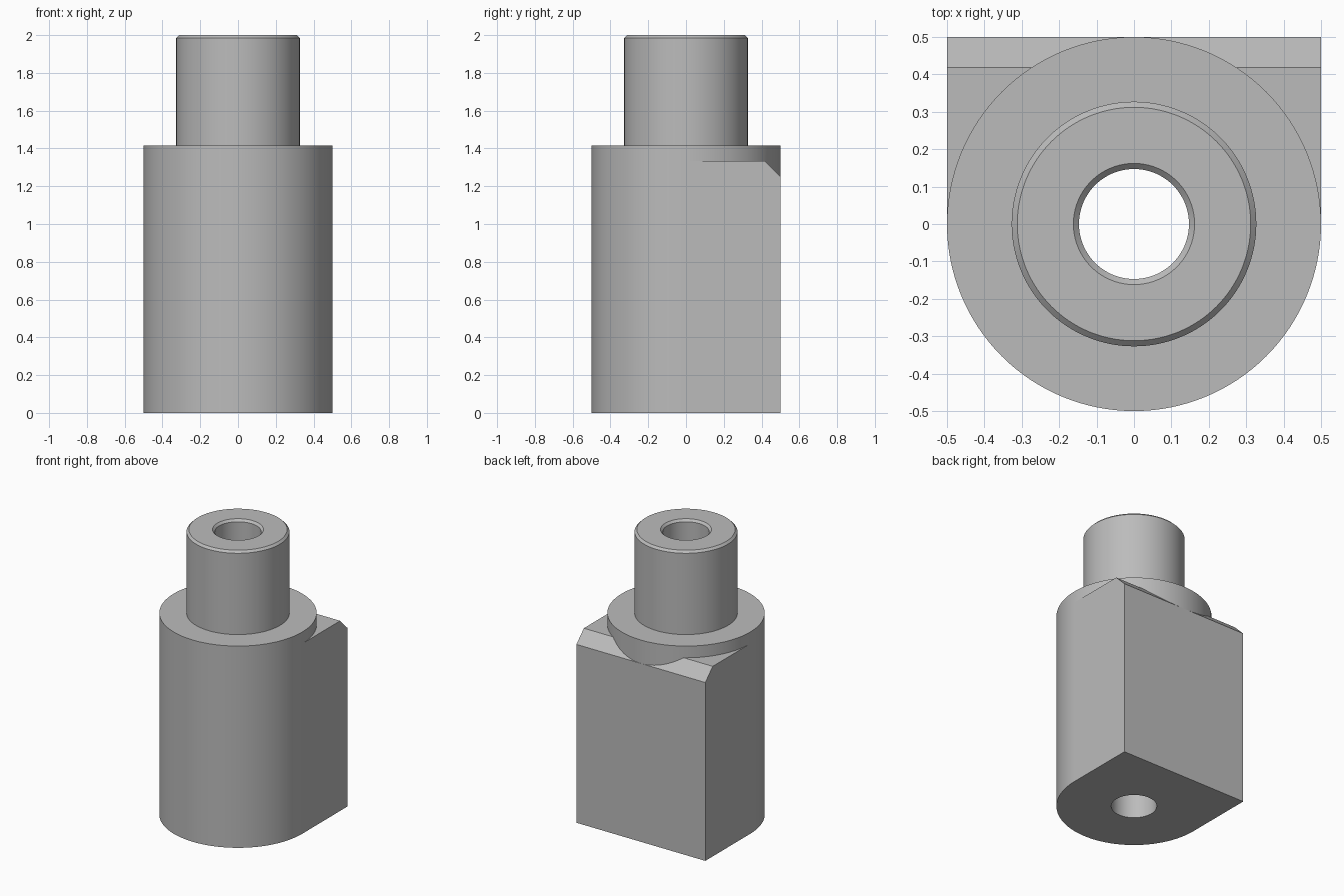
import bpy
import bmesh
import math

SEGMENTS = 128
BODY_R, BODY_TOP = 0.5, 1.415
NECK_R, NECK_TOP = 0.327, 2.0
BORE_R, BEVEL = 0.147, 0.015
BLOCK_TOP, BLOCK_CUT = 1.333, 0.082

cube = bpy.data.objects.get("Cube")
if cube:
    bpy.data.objects.remove(cube, do_unlink=True)

steel = bpy.data.materials.new("plain grey steel")
steel.use_nodes = True
grey = (0.5, 0.5, 0.5, 1)
steel.diffuse_color = grey
steel.node_tree.nodes["Principled BSDF"].inputs["Base Color"].default_value = grey


def add_object(name, bm):
    bmesh.ops.recalc_face_normals(bm, faces=bm.faces)
    mesh = bpy.data.meshes.new(name)
    bm.to_mesh(mesh)
    bm.free()
    mesh.materials.append(steel)
    obj = bpy.data.objects.new(name, mesh)
    bpy.context.collection.objects.link(obj)
    return obj


def turned(name, profile):
    """Solid of revolution from (radius, height) pairs, capped at both ends."""
    bm = bmesh.new()
    rings = []
    for r, z in profile:
        angles = [math.tau * i / SEGMENTS for i in range(SEGMENTS)]
        rings.append([bm.verts.new((r * math.cos(a), r * math.sin(a), z)) for a in angles])
    for low, high in zip(rings, rings[1:]):
        for i in range(SEGMENTS):
            j = (i + 1) % SEGMENTS
            bm.faces.new((low[i], low[j], high[j], high[i]))
    bm.faces.new(rings[0])
    bm.faces.new(rings[-1])
    return add_object(name, bm)


def extruded(name, outline, half_width):
    """Prism along x from a (y, z) outline."""
    bm = bmesh.new()
    face = bm.faces.new([bm.verts.new((-half_width, y, z)) for y, z in outline])
    result = bmesh.ops.extrude_face_region(bm, geom=[face])
    verts = [v for v in result["geom"] if isinstance(v, bmesh.types.BMVert)]
    bmesh.ops.translate(bm, vec=(2 * half_width, 0, 0), verts=verts)
    return add_object(name, bm)


def combine(target, other, operation):
    mod = target.modifiers.new(operation.lower(), "BOOLEAN")
    mod.operation, mod.solver, mod.object = operation, "EXACT", other
    bpy.context.view_layer.objects.active = target
    bpy.ops.object.modifier_apply(modifier=mod.name)
    bpy.data.objects.remove(other, do_unlink=True)


# Round body with the narrower neck on top
body = turned("stepped_body", [
    (BODY_R, 0), (BODY_R, BODY_TOP), (NECK_R, BODY_TOP),
    (NECK_R, NECK_TOP - BEVEL), (NECK_R - BEVEL, NECK_TOP)])

# Square back with a sloped upper edge
back = extruded("square_back", [
    (0, 0), (BODY_R, 0), (BODY_R, BLOCK_TOP - BLOCK_CUT),
    (BODY_R - BLOCK_CUT, BLOCK_TOP), (0, BLOCK_TOP)], BODY_R)
combine(body, back, "UNION")

# Through bore, countersunk at the top
bore = turned("bore_cutter", [
    (BORE_R, -0.1), (BORE_R, NECK_TOP - BEVEL),
    (BORE_R + BEVEL, NECK_TOP), (BORE_R + BEVEL, NECK_TOP + 0.1)])
bore.hide_render = True
combine(body, bore, "DIFFERENCE")

# Smooth round walls, crisp edges
bpy.ops.object.select_all(action="DESELECT")
body.select_set(True)
bpy.context.view_layer.objects.active = body
bpy.ops.object.shade_smooth_by_angle(angle=math.radians(25))
weighted = body.modifiers.new("flat_face_normals", "WEIGHTED_NORMAL")
weighted.keep_sharp = True
